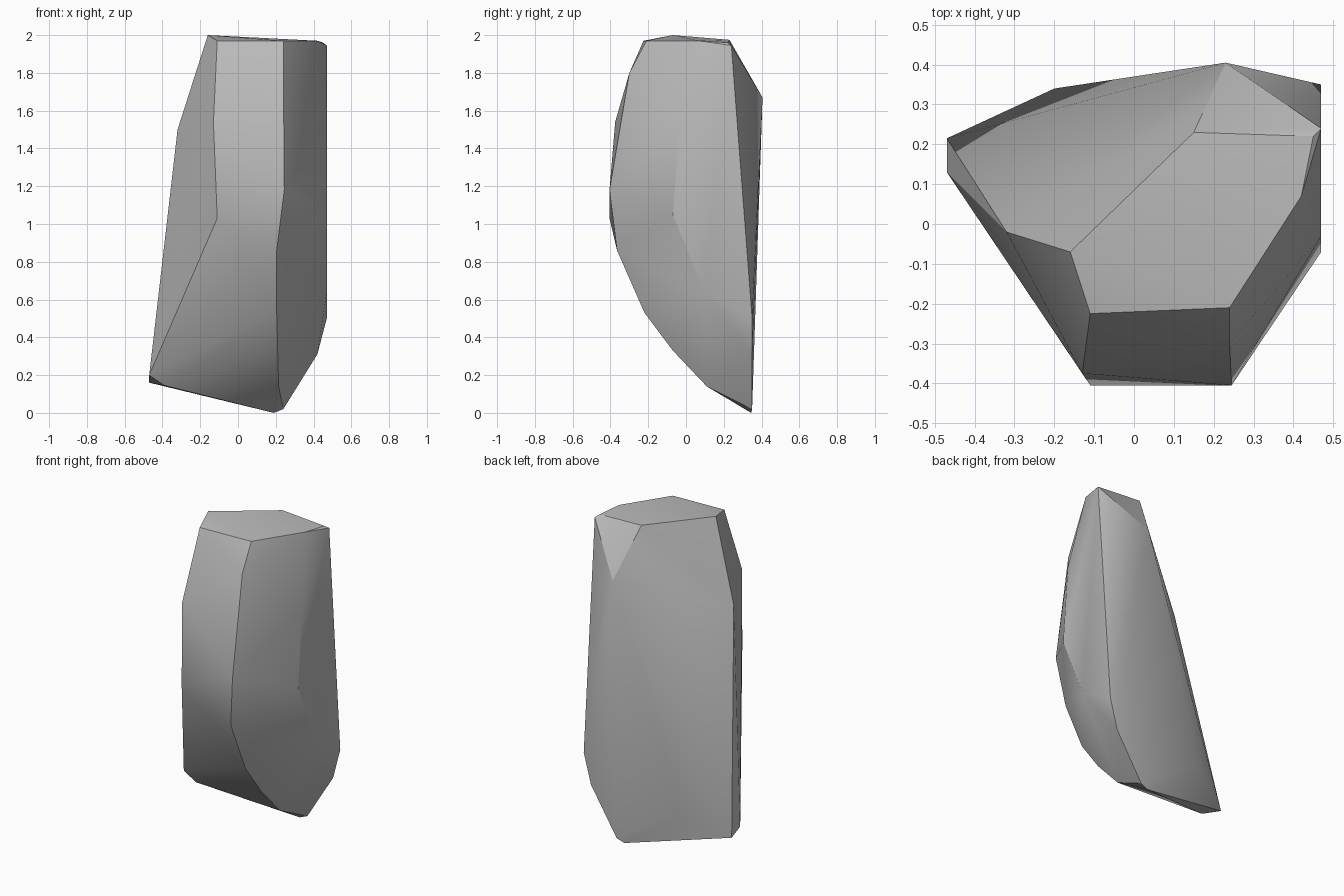
import bpy
import bmesh
import math

cube = bpy.data.objects.get("Cube")
if cube:
    bpy.data.objects.remove(cube, do_unlink=True)

# Corner lines of the boulder, each running from the top downwards
crown = [(-.16, -.07, 2), (.42, .07, 1.97), (.45, .22, 1.96), (.15, .23, 1.975)]
front_left_ridge = [(-.11, -.225, 1.97), (-.13, -.375, 1.54), (-.11, -.405, 1.03)]
front_right_ridge = [(.24, -.21, 1.97), (.24, -.3, 1.8), (.245, -.405, 1.18),
                     (.205, -.365, .86), (.205, -.22, .53), (.21, -.07, .33),
                     (.215, .11, .14), (.24, .35, .02)]
flat_side = [(.47, .24, 1.945), (.47, -.03, 1.53), (.47, -.07, 1.05),
             (.47, .1, .64), (.47, .35, .5), (.42, .35, .31)]
narrow_side = [(-.32, -.02, 1.5), (-.47, .13, .2), (-.47, .215, .16), (-.39, .14, .145)]
back = [(.23, .405, 1.67), (-.2, .34, .29), (.19, .345, 0)]


def make_material(name, colour):
    material = bpy.data.materials.new(name)
    material.use_nodes = True
    material.diffuse_color = colour
    shader = material.node_tree.nodes["Principled BSDF"]
    shader.inputs["Base Color"].default_value = colour
    return material


def make_hull(name, points, material):
    """Wrap the corner points in one convex, chiselled solid."""
    bm = bmesh.new()
    for point in points:
        bm.verts.new(point)
    hull = bmesh.ops.convex_hull(bm, input=bm.verts)
    loose = [v for v in bm.verts if not v.link_faces]
    bmesh.ops.delete(bm, geom=loose, context='VERTS')
    bmesh.ops.dissolve_limit(bm, angle_limit=math.radians(1),
                             verts=bm.verts, edges=bm.edges)
    bmesh.ops.recalc_face_normals(bm, faces=bm.faces)
    mesh = bpy.data.meshes.new(name)
    bm.to_mesh(mesh)
    bm.free()
    mesh.materials.append(material)
    obj = bpy.data.objects.new(name, mesh)
    bpy.context.collection.objects.link(obj)
    return obj


stone = make_material("stone grey", (.5, .5, .5, 1))
corners = crown + front_left_ridge + front_right_ridge + flat_side + narrow_side + back
boulder = make_hull("boulder", corners, stone)

# Soft facets with crisp ridges
bpy.ops.object.select_all(action='DESELECT')
boulder.select_set(True)
bpy.context.view_layer.objects.active = boulder
bpy.ops.object.shade_smooth_by_angle(angle=math.radians(30))
